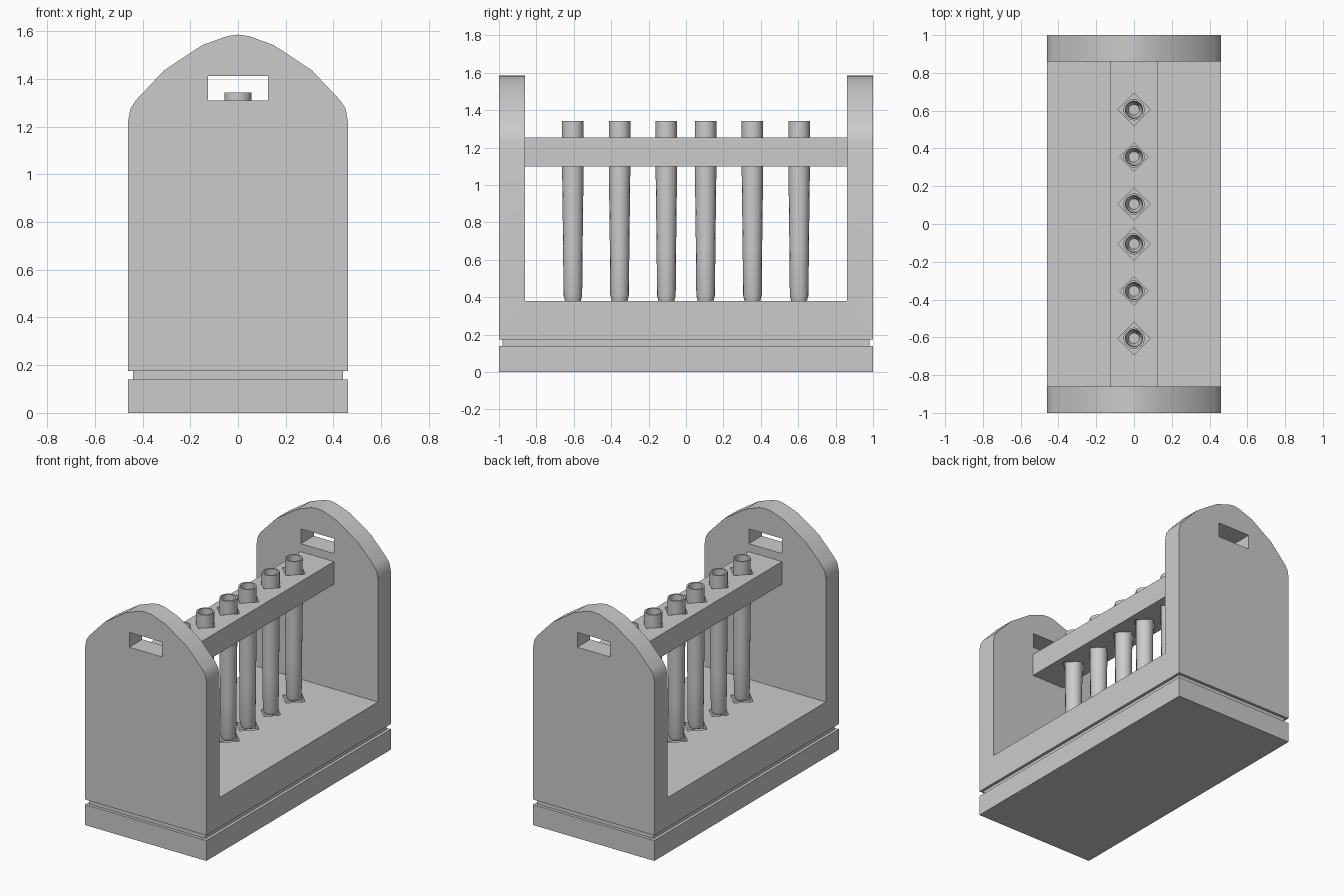
import bpy, bmesh, math
from mathutils import Matrix

if "Cube" in bpy.data.objects:
    bpy.data.objects.remove(bpy.data.objects["Cube"])

TUBE_Y = [s * y for s in (-1, 1) for y in (0.105, 0.355, 0.605)]


def make(name, bm):
    bmesh.ops.recalc_face_normals(bm, faces=bm.faces)
    me = bpy.data.meshes.new(name)
    bm.to_mesh(me)
    bm.free()
    ob = bpy.data.objects.new(name, me)
    bpy.context.collection.objects.link(ob)
    return ob


def add_box(bm, x, y, z):
    size = [b - a for a, b in (x, y, z)]
    mid = [(a + b) / 2 for a, b in (x, y, z)]
    bmesh.ops.create_cube(bm, size=1, matrix=Matrix.Translation(mid) @ Matrix.Diagonal((*size, 1)))


def box(name, x, y, z):
    bm = bmesh.new()
    add_box(bm, x, y, z)
    return make(name, bm)


def extrude_y(name, pts, y0, y1):
    bm = bmesh.new()
    face = bm.faces.new([bm.verts.new((x, y0, z)) for x, z in pts])
    ext = bmesh.ops.extrude_face_region(bm, geom=[face])
    verts = [v for v in ext["geom"] if isinstance(v, bmesh.types.BMVert)]
    bmesh.ops.translate(bm, verts=verts, vec=(0, y1 - y0, 0))
    return make(name, bm)


def diamonds(name, z0, z1):
    bm = bmesh.new()
    for y in TUBE_Y:
        r = 0.075 if 0.2 < abs(y) < 0.5 else 0.086
        ring = [bm.verts.new((dx * r, y + dy * r, z0)) for dx, dy in ((1, 0), (0, 1), (-1, 0), (0, -1))]
        face = bm.faces.new(ring)
        ext = bmesh.ops.extrude_face_region(bm, geom=[face])
        verts = [v for v in ext["geom"] if isinstance(v, bmesh.types.BMVert)]
        bmesh.ops.translate(bm, verts=verts, vec=(0, 0, z1 - z0))
    return make(name, bm)


def cut(ob, cutter):
    mod = ob.modifiers.new("cut", "BOOLEAN")
    mod.operation = "DIFFERENCE"
    mod.solver = "EXACT"
    mod.object = cutter
    cutter.hide_render = True
    bpy.context.view_layer.objects.active = ob
    bpy.ops.object.modifier_apply(modifier=mod.name)
    bpy.data.objects.remove(cutter)


def lathe(name, profile, y, sides=16):
    bm = bmesh.new()
    rings = []
    for r, z in profile:
        rings.append([bm.verts.new((r * math.cos(2 * math.pi * i / sides),
                                    y + r * math.sin(2 * math.pi * i / sides), z))
                      for i in range(sides)])
    for a, b in zip(rings, rings[1:]):
        for i in range(sides):
            j = (i + 1) % sides
            bm.faces.new((a[i], a[j], b[j], b[i]))
    bm.faces.new(rings[0])
    bm.faces.new(rings[-1])
    return make(name, bm)


# Plinth and recessed neck
parts = [box("plinth", (-0.46, 0.46), (-1, 1), (0, 0.14)),
         box("recessed_neck", (-0.44, 0.44), (-0.98, 0.98), (0.14, 0.175))]

# Body: arched profile run full length, then hollowed between the end plates
half = [(0.46, 0.175), (0.46, 1.225), (0.451, 1.275), (0.428, 1.31), (0.31, 1.435),
        (0.15, 1.541), (0.045, 1.579)]
arch = half + [(0, 1.585)] + [(-x, z) for x, z in reversed(half)]
body = extrude_y("rack_body", arch, -1, 1)
cut(body, box("gap_cutter", (-1, 1), (-0.86, 0.86), (0.38, 2)))
cut(body, box("handle_cutter", (-0.125, 0.125), (-1.2, 1.2), (1.31, 1.412)))
cut(body, diamonds("socket_cutter", 0.33, 0.5))
parts.append(body)

# Upper rail with diamond holes
rail = box("tube_rail", (-0.127, 0.127), (-0.86, 0.86), (1.10, 1.255))
cut(rail, diamonds("rail_hole_cutter", 1.0, 1.4))
parts.append(rail)

# Tapered hollow tubes with rounded ends
tube = [(0.028, 0.372), (0.042, 0.38), (0.05, 0.41), (0.052, 0.65), (0.057, 1.05), (0.057, 1.343),
        (0.046, 1.343), (0.044, 1.05), (0.04, 0.43), (0.028, 0.40)]
for i, y in enumerate(sorted(TUBE_Y)):
    parts.append(lathe(f"test_tube_{i + 1}", tube, y))

# Smooth curved faces, keep hard edges
bpy.ops.object.select_all(action="DESELECT")
for ob in parts:
    ob.select_set(True)
bpy.context.view_layer.objects.active = parts[0]
bpy.ops.object.shade_smooth_by_angle(angle=math.radians(30))
